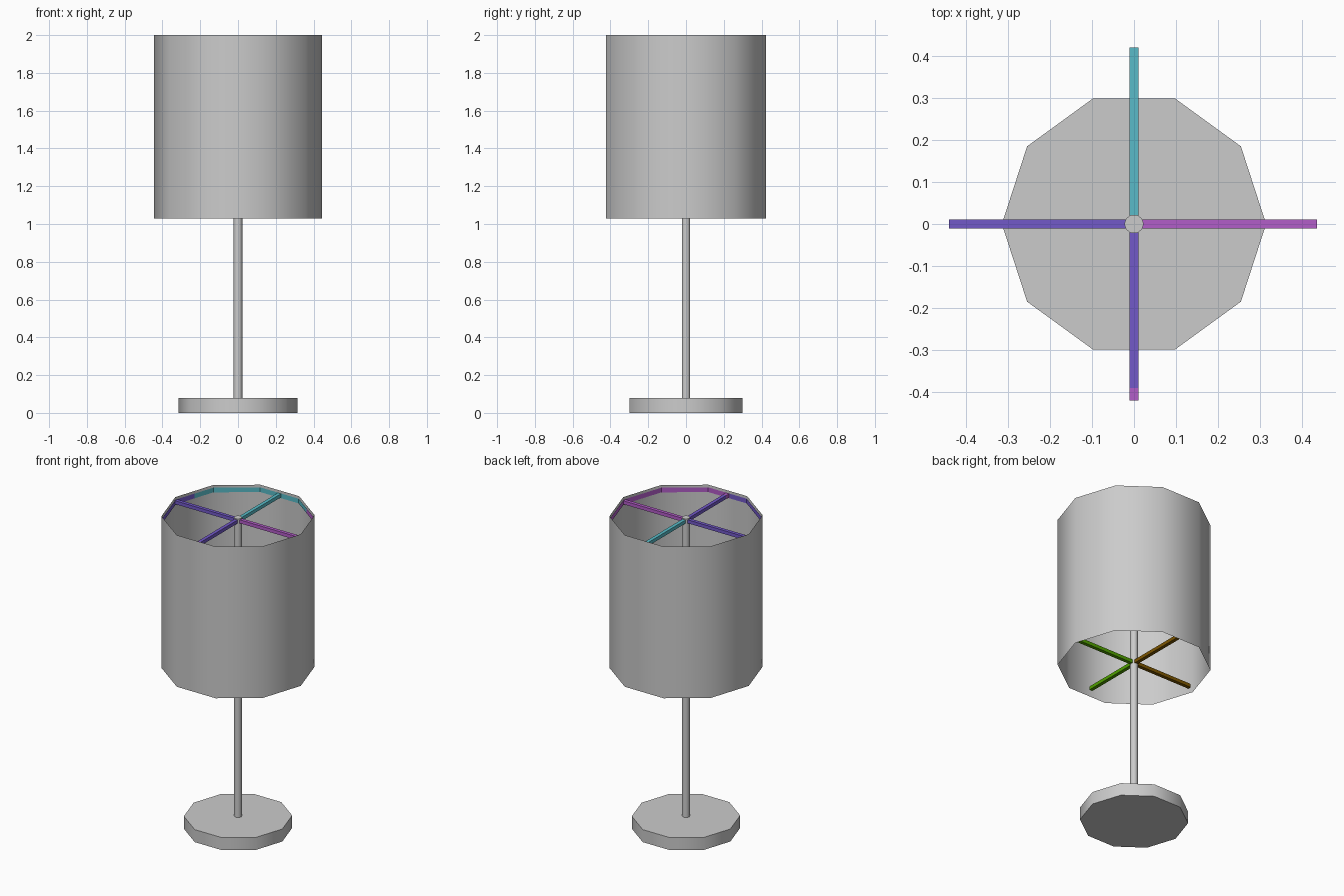
import bpy, bmesh, math
from mathutils import Matrix

if "Cube" in bpy.data.objects:
    bpy.data.objects.remove(bpy.data.objects["Cube"])


def material(name, rgb):
    m = bpy.data.materials.new(name)
    m.use_nodes = True
    color = (*rgb, 1)
    m.diffuse_color = color
    m.node_tree.nodes["Principled BSDF"].inputs["Base Color"].default_value = color
    return m


grey = material("grey", (0.6, 0.6, 0.6))
teal = material("teal", (0.1, 0.5, 0.58))
purple = material("purple", (0.45, 0.11, 0.58))
blue = material("blue", (0.17, 0.1, 0.58))
brown = material("brown", (0.2, 0.09, 0.0))
green = material("green", (0.08, 0.35, 0.0))


def add_object(name, bm, *mats):
    mesh = bpy.data.meshes.new(name)
    bm.to_mesh(mesh)
    bm.free()
    for m in mats:
        mesh.materials.append(m)
    ob = bpy.data.objects.new(name, mesh)
    bpy.context.collection.objects.link(ob)
    return ob


def smooth(ob):
    bpy.ops.object.select_all(action="DESELECT")
    ob.select_set(True)
    bpy.context.view_layer.objects.active = ob
    bpy.ops.object.shade_smooth_by_angle(angle=math.radians(40))


def prism(name, radius, bottom, top, capped=True):
    bm = bmesh.new()
    bmesh.ops.create_cone(bm, cap_ends=capped, segments=10, radius1=radius,
                          radius2=radius, depth=top - bottom,
                          matrix=Matrix.Rotation(math.pi / 2, 4, "Z"))
    bmesh.ops.translate(bm, verts=bm.verts, vec=(0, 0, (top + bottom) / 2))
    ob = add_object(name, bm, grey)
    smooth(ob)
    return ob


def spoke(name, angle, start, end, z, mat):
    size = 0.022
    bm = bmesh.new()
    bmesh.ops.create_cube(bm, size=1)
    bmesh.ops.scale(bm, verts=bm.verts, vec=(end - start, size, size))
    bmesh.ops.translate(bm, verts=bm.verts, vec=((start + end) / 2, 0, z))
    bmesh.ops.rotate(bm, verts=bm.verts, matrix=Matrix.Rotation(math.radians(angle), 3, "Z"))
    add_object(name, bm, mat)


def wall_point(degrees, radius):
    # Point on the ten-sided wall at a given direction
    offset = math.radians((degrees % 36) - 18)
    r = radius * math.cos(math.radians(18)) / math.cos(offset)
    a = math.radians(degrees)
    return r * math.cos(a), r * math.sin(a)


# Base, pole and open shade
prism("base", 0.314, 0, 0.08)
prism("pole", 0.023, 0.08, 1.99)
prism("shade", 0.444, 1.03, 2, capped=False)

# Upper and lower spokes holding the shade
spokes = [("left", 0, 0.435, purple, green), ("back", 90, 0.42, teal, brown),
          ("right", 180, 0.44, blue, brown), ("front", 270, 0.39, blue, green)]
for side, angle, reach, upper, lower in spokes:
    spoke("upper_spoke_" + side, angle, 0.015, reach, 1.972, upper)
    spoke("lower_spoke_" + side, angle, 0.015, min(reach, 0.42), 1.06, lower)
spoke("upper_spoke_tip", 270, 0.39, 0.42, 1.972, purple)

# Thin coloured band lining the top of the shade
bm = bmesh.new()
stops = sorted(set(range(0, 360, 36)) | {54, 162, 268})
for a, b in zip(stops, stops[1:] + [360]):
    verts = [bm.verts.new((*wall_point(d, 0.440), z))
             for d, z in ((a, 1.955), (a, 1.985), (b, 1.985), (b, 1.955))]
    face = bm.faces.new(verts)
    face.material_index = 0 if 54 <= a < 162 else 1 if 162 <= a < 268 else 2
add_object("shade_band", bm, teal, blue, purple)
